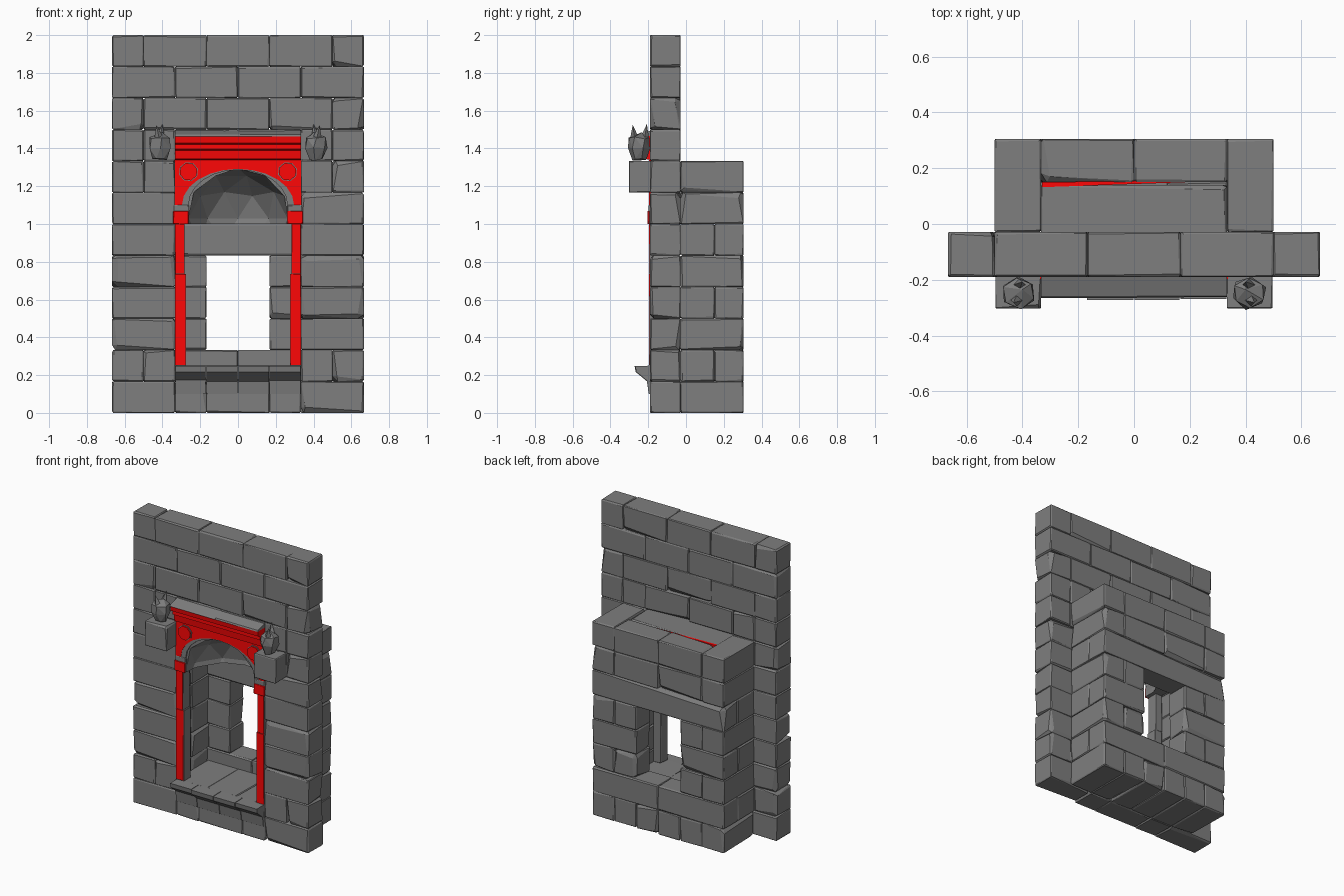
import bpy, bmesh, random
from math import sin, cos, pi
from mathutils import Vector

if "Cube" in bpy.data.objects:
    bpy.data.objects.remove(bpy.data.objects["Cube"])

random.seed(7)
U = random.uniform
ROW = 1 / 6
red = bpy.data.materials.new("red_paint")
red.diffuse_color = (1, 0.002, 0.002, 1)
red.use_nodes = True
red.node_tree.nodes["Principled BSDF"].inputs["Base Color"].default_value = red.diffuse_color
rock = bpy.data.materials.new("dark_stone")
rock.diffuse_color = (0.21, 0.21, 0.21, 1)
rock.use_nodes = True
rock.node_tree.nodes["Principled BSDF"].inputs["Base Color"].default_value = rock.diffuse_color


def finish(name, bm, mat=rock):
    bmesh.ops.dissolve_limit(bm, angle_limit=0.01, verts=bm.verts, edges=bm.edges)
    bmesh.ops.recalc_face_normals(bm, faces=bm.faces)
    me = bpy.data.meshes.new(name)
    bm.to_mesh(me)
    bm.free()
    ob = bpy.data.objects.new(name, me)
    bpy.context.collection.objects.link(ob)
    me.materials.append(mat)
    return ob


def hull(bm, pts):
    vs = [bm.verts.new(p) for p in pts]
    res = bmesh.ops.convex_hull(bm, input=vs)
    loose = {v for v in res["geom_interior"] if isinstance(v, bmesh.types.BMVert)}
    bmesh.ops.delete(bm, geom=list(loose), context='VERTS')


# A rough stone: each box corner becomes three points, giving uneven worn edges
def stone(bm, x0, x1, y0, y1, z0, z1, wear=0.011):
    lo, hi = (x0, y0, z0), (x1, y1, z1)
    pts = []
    for c in range(8):
        chip = wear * (3 if U(0, 1) < 0.12 else 1)
        for axis in range(3):
            p = []
            for a in range(3):
                inset = 0 if a == axis else U(0.25, 1) * chip
                p.append(hi[a] - inset if c >> a & 1 else lo[a] + inset)
            pts.append(p)
    hull(bm, pts)


def course(bm, xs, *box):
    for a, b in zip(xs, xs[1:]):
        stone(bm, a, b, *box)


# Extrude a closed outline along one axis; place(u, v, w) maps to space
def prism(bm, outline, w0, w1, place):
    a = [bm.verts.new(place(u, v, w0)) for u, v in outline]
    b = [bm.verts.new(place(u, v, w1)) for u, v in outline]
    n = len(a)
    bm.faces.new(a)
    bm.faces.new(b[::-1])
    for i in range(n):
        bm.faces.new((a[i], b[i], b[(i + 1) % n], a[(i + 1) % n]))


along_x = lambda u, v, w: (w, u, v)
along_y = lambda u, v, w: (u, w, v)

# Front wall: side piers up to row 8, full courses above
bm = bmesh.new()
F = (-0.19, -0.028)
for r in range(12):
    z = (r * ROW, (r + 1) * ROW)
    if r < 9:
        for s in (-1, 1):
            xs = [0.333, 0.5, 0.666] if r in (1, 7, 8) else [0.333, 0.666]
            course(bm, sorted(s * x for x in xs), *F, *z)
        if r == 0:
            course(bm, [-0.333, -0.167, 0.167, 0.333], *F, *z)
        if r == 8:
            course(bm, [-0.333, 0, 0.333], *F, *z)
    elif r % 2:
        course(bm, [-0.666, -0.5, -0.167, 0.167, 0.5, 0.666], *F, *z)
    else:
        course(bm, [-0.666, -0.333, 0, 0.333, 0.666], *F, *z)
finish("front_wall", bm)

# Rear bay: alternating corner stones, window through rows 2 to 4
bm = bmesh.new()
for r in range(8):
    z = (r * ROW, (r + 1) * ROW)
    split = r in (1, 3, 5)
    edge = 0.5 if split else 0.333
    for s in (-1, 1):
        a, b = sorted((s * 0.333, s * 0.5))
        stone(bm, a, b, -0.028, 0.15 if split else 0.305, *z)
        if 2 <= r <= 4:
            a, b = sorted((s * 0.167, s * edge))
            stone(bm, a, b, 0.15, 0.305, *z)
    if r == 0:
        course(bm, [-0.333, -0.167, 0, 0.167, 0.333], -0.028, 0.305, *z)
    elif r == 5:
        stone(bm, -edge, edge, 0.15, 0.305, *z)
    elif r in (1, 6, 7):
        course(bm, [-edge, 0, edge], 0.15, 0.305, *z)
finish("rear_bay", bm)

# Niche floor
bm = bmesh.new()
course(bm, [-0.333, -0.1, 0.12, 0.333], -0.19, 0.15, 0.16, 0.25, 0.004)
finish("niche_floor", bm)

# Projecting sill in four lengths
bm = bmesh.new()
xs = [-0.333, -0.17, 0.0, 0.165, 0.333]
for a, b in zip(xs, xs[1:]):
    d = U(-0.006, 0.006)
    prism(bm, [(-0.185, 0.25), (-0.267 + d, 0.248), (-0.262 + d, 0.217),
               (-0.207, 0.172 + d), (-0.197, 0.10), (-0.185, 0.10)],
          a + 0.002, b - 0.002, along_x)
finish("sill", bm)

# Vaulted niche head: a block hollowed by a faceted ellipsoid
bm = bmesh.new()
stone(bm, -0.333, 0.333, -0.185, 0.14, 1.0, 1.325, 0.006)
vault = finish("niche_vault", bm)
bm = bmesh.new()
bmesh.ops.create_icosphere(bm, subdivisions=2, radius=1)
for v in bm.verts:
    v.co = Vector((v.co.x * 0.275, v.co.y * 0.31 - 0.19, v.co.z * 0.265 + 1.03))
cutter = finish("vault_cutter", bm)
mod = vault.modifiers.new("hollow", 'BOOLEAN')
mod.operation, mod.solver, mod.object = 'DIFFERENCE', 'EXACT', cutter
bpy.context.view_layer.objects.active = vault
bpy.ops.object.modifier_apply(modifier=mod.name)
bpy.data.objects.remove(cutter)

# Door jambs: grey shafts with thin red facings and capitals
grey, paint = bmesh.new(), bmesh.new()
for s in (-1, 1):
    span = lambda a, b: sorted((s * a, s * b))
    for z0, z1, x in ((0.25, 0.735, 0.277), (0.735, 1.0, 0.284)):
        stone(grey, *span(x - 0.002, 0.333), -0.194, -0.12, z0, z1, 0.003)
        stone(paint, *span(x, 0.333), -0.197, -0.19, z0 + 0.003, z1, 0.002)
    stone(grey, *span(0.26, 0.34), -0.198, -0.12, 1.0, 1.1, 0.005)
    stone(paint, *span(0.262, 0.343), -0.205, -0.193, 1.0, 1.068, 0.004)
finish("jamb_shafts", grey)
finish("jamb_facings", paint, red)


# Red spandrel with arched underside, and grey arch trim below it
def arc(rx, rz, n=12):
    return [(-rx * cos(pi * i / n), 1.1 + rz * sin(pi * i / n)) for i in range(n + 1)]


bm = bmesh.new()
prism(bm, [(-0.337, 1.338), (-0.337, 1.1)] + arc(0.297, 0.192)
      + [(0.337, 1.1), (0.337, 1.338)], -0.197, -0.18, along_y)
finish("arch_spandrel", bm, red)
bm = bmesh.new()
prism(bm, arc(0.3, 0.195) + arc(0.262, 0.187)[::-1], -0.195, -0.17, along_y)
finish("arch_trim", bm)

# Round bosses on the spandrel, with grey rims
rims, discs = bmesh.new(), bmesh.new()
for s in (-1, 1):
    ring = lambda r: [(s * 0.262 + r * cos(i * pi / 4 + 0.3), 1.277 + r * sin(i * pi / 4 + 0.3))
                      for i in range(8)]
    prism(rims, ring(0.052), -0.203, -0.19, along_y)
    prism(discs, ring(0.048), -0.212, -0.19, along_y)
finish("boss_rims", rims)
finish("bosses", discs, red)

# Stepped red cornice and its sloping grey cap
bm = bmesh.new()
prism(bm, [(-0.185, 1.338), (-0.215, 1.345), (-0.22, 1.39), (-0.235, 1.397), (-0.235, 1.42),
           (-0.255, 1.43), (-0.26, 1.466), (-0.185, 1.466)], -0.333, 0.333, along_x)
finish("cornice", bm, red)
bm = bmesh.new()
for a, b in ((-0.333, -0.16), (-0.16, 0.01), (0.01, 0.18), (0.18, 0.333)):
    prism(bm, [(-0.185, 1.464), (-0.264 + U(-.002, .002), 1.464), (-0.258, 1.473),
               (-0.185, 1.495)], a, b, along_x)
finish("cornice_cap", bm)

# Red strip in the slot behind the vault
bm = bmesh.new()
prism(bm, [(-0.33, 0.132), (0.25, 0.152), (0.33, 0.158), (-0.33, 0.15)],
      1.31, 1.327, lambda u, v, w: (u, v, w))
finish("slot_strip", bm, red)

# Corbels with rough, two-pointed stones on top
corbels, finials = bmesh.new(), bmesh.new()
for s in (-1, 1):
    a, b = sorted((s * 0.333, s * 0.497))
    stone(corbels, a, b, -0.303, -0.185, ROW * 7, ROW * 8, 0.006)
    pts = [(s * 0.40, -0.235, 1.485)]
    for r, z in ((0.04, 1.335), (0.064, 1.395), (0.06, 1.45)):
        t = U(0, 1)
        for i in range(6):
            k = r * U(0.9, 1.05)
            pts.append((s * 0.413 + k * cos(i * pi / 3 + t),
                        -0.247 + 0.95 * k * sin(i * pi / 3 + t), z + U(0, 0.012)))
    hull(finials, pts)
    for tip, reach in (((s * 0.432, -0.282, 1.525), -0.27), ((s * 0.40, -0.207, 1.53), -0.222)):
        hull(finials, [tip] + [(s * 0.415 + 0.03 * cos(i * pi / 2), reach + 0.028 * sin(i * pi / 2),
                                1.44) for i in range(4)])
finish("corbels", corbels)
finish("finials", finials)
